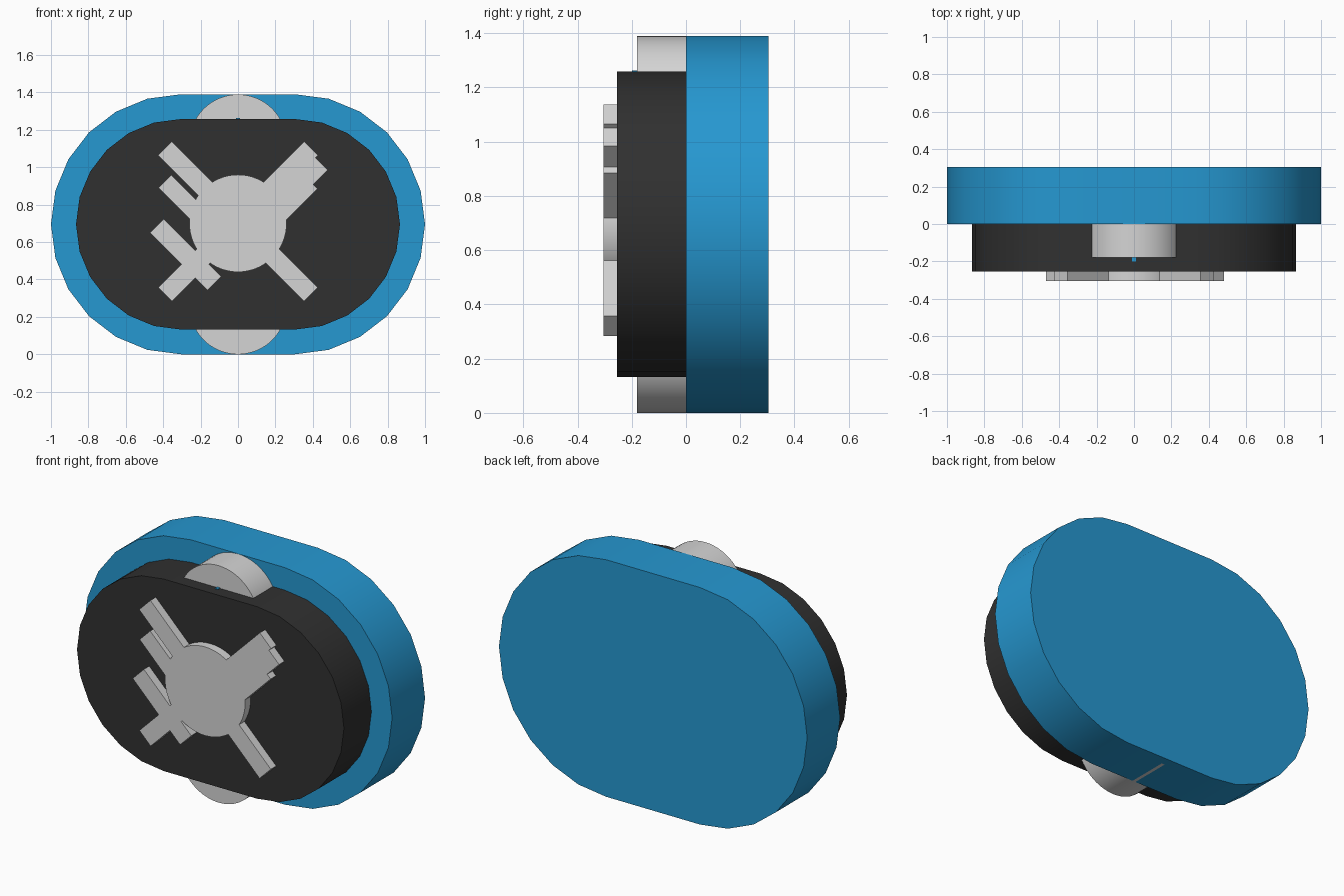
import bpy
import bmesh
from math import sin, cos, pi, radians

cube = bpy.data.objects.get("Cube")
if cube:
    bpy.data.objects.remove(cube, do_unlink=True)


def material(name, rgb):
    mat = bpy.data.materials.new(name)
    mat.use_nodes = True
    mat.diffuse_color = (*rgb, 1)
    mat.node_tree.nodes["Principled BSDF"].inputs["Base Color"].default_value = (*rgb, 1)
    return mat


blue = material("blue", (0.019, 0.314, 0.64))
black = material("charcoal", (0.03, 0.03, 0.03))
grey = material("light_grey", (0.66, 0.66, 0.66))

MID = 0.695  # height of the centre line


def prism(name, outline, front, back, mat):
    """Extrude an (x, z) outline along y."""
    bm = bmesh.new()
    base = bm.faces.new([bm.verts.new((x, front, z)) for x, z in outline])
    side = bmesh.ops.extrude_face_region(bm, geom=[base])["geom"]
    verts = [v for v in side if isinstance(v, bmesh.types.BMVert)]
    bmesh.ops.translate(bm, verts=verts, vec=(0, back - front, 0))
    bmesh.ops.recalc_face_normals(bm, faces=bm.faces)
    mesh = bpy.data.meshes.new(name)
    bm.to_mesh(mesh)
    bm.free()
    mesh.materials.append(mat)
    obj = bpy.data.objects.new(name, mesh)
    bpy.context.collection.objects.link(obj)
    bpy.ops.object.select_all(action="DESELECT")
    obj.select_set(True)
    bpy.context.view_layer.objects.active = obj
    bpy.ops.object.shade_smooth_by_angle(angle=radians(30))
    return obj


def stadium(radius, offset, steps=12):
    """Two half circles joined by straight edges."""
    return [(s * (offset + radius * sin(pi * i / steps)),
             MID + s * radius * cos(pi * i / steps))
            for s in (1, -1) for i in range(steps + 1)]


def circle(radius, height, steps=64):
    return [(radius * cos(2 * pi * i / steps), height + radius * sin(2 * pi * i / steps))
            for i in range(steps)]


def diagonal_bar(name, p0, p1, q0, q1):
    """Bar at 45 degrees, bounded by p = x + z and q = z - x."""
    corners = [(p0, q0), (p1, q0), (p1, q1), (p0, q1)]
    prism(name, [((p - q) / 2, (p + q) / 2) for p, q in corners], -0.305, -0.25, grey)


# Oval body: back shell and front plate
prism("back_shell", stadium(0.695, 0.305), 0, 0.305, blue)
prism("front_plate", stadium(0.563, 0.303), -0.255, 0, black)

# Round knobs above and below the front plate
prism("top_knob", circle(0.26, 1.129), -0.18, 0.004, grey)
prism("bottom_knob", circle(0.26, 0.2595), -0.18, 0.25, grey)
prism("small_pin", [(-0.01, 1.2), (0.01, 1.2), (0.01, 1.262), (-0.01, 1.262)],
      -0.2, -0.179, blue)

# Raised emblem: hub with crossing bars
prism("hub", circle(0.26, 0.70), -0.305, -0.25, grey)
diagonal_bar("falling_cross_bar", 0.637, 0.783, -0.07, 1.493)
diagonal_bar("rising_cross_bar", -0.07, 1.493, 0.637, 0.783)
diagonal_bar("right_step_bar", 0.6, 1.465, 0.505, 0.64)
diagonal_bar("right_short_bar", 0.6, 1.31, 0.46, 0.6)
diagonal_bar("upper_left_bar", 0.465, 0.602, 0.6, 1.315)
diagonal_bar("lower_left_bar", 0.18, 0.325, 0.505, 1.12)
